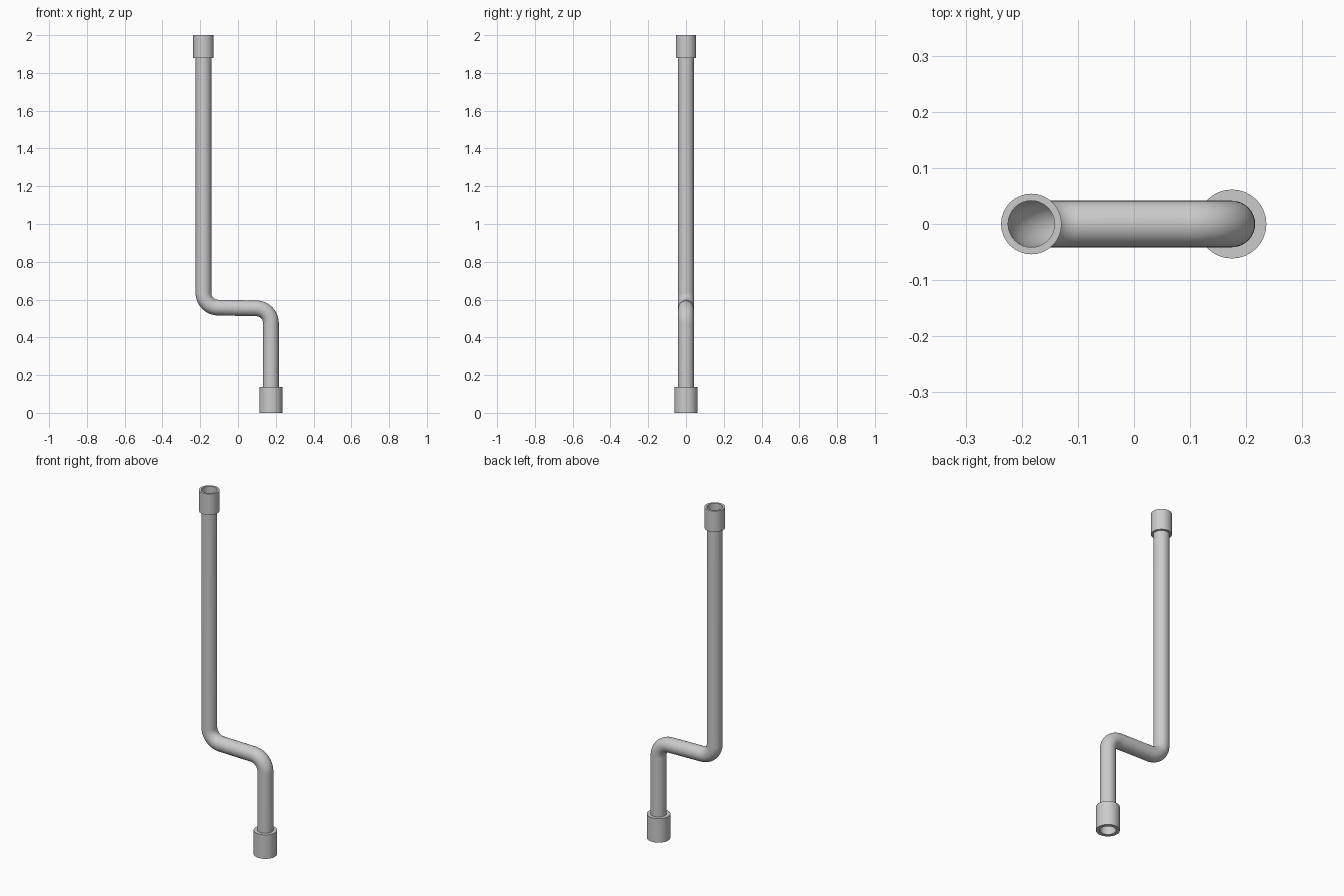
import bpy, bmesh, math
from mathutils import Vector

if "Cube" in bpy.data.objects:
    bpy.data.objects.remove(bpy.data.objects["Cube"])

SIDES = 32
R_PIPE = 0.0415
X_TOP, X_LOW = -0.183, 0.1745


def finish(name, bm):
    bmesh.ops.recalc_face_normals(bm, faces=bm.faces)
    mesh = bpy.data.meshes.new(name)
    bm.to_mesh(mesh)
    bm.free()
    ob = bpy.data.objects.new(name, mesh)
    bpy.context.collection.objects.link(ob)
    bpy.ops.object.select_all(action='DESELECT')
    ob.select_set(True)
    bpy.context.view_layer.objects.active = ob
    bpy.ops.object.shade_smooth_by_angle(angle=math.radians(35))
    return ob


def add_ring(bm, centre, u, v, radius):
    return [bm.verts.new(centre + radius * (u * math.cos(a) + v * math.sin(a)))
            for a in (2 * math.pi * i / SIDES for i in range(SIDES))]


def bridge(bm, a, b):
    for i in range(SIDES):
        j = (i + 1) % SIDES
        bm.faces.new((a[i], a[j], b[j], b[i]))


def fillet(a, b, c, radius, steps=12):
    """Arc points rounding the corner b between a and c."""
    d1, d2 = (a - b).normalized(), (c - b).normalized()
    half = d1.angle(d2) / 2
    centre = b + (d1 + d2).normalized() * radius / math.sin(half)
    reach = radius / math.tan(half)
    p, q = b + d1 * reach - centre, b + d2 * reach - centre
    total = p.angle(q)
    return [centre + (p * math.sin((1 - t) * total) + q * math.sin(t * total)) / math.sin(total)
            for t in (i / steps for i in range(steps + 1))]


# Bent pipe: thin open tube swept along the offset path
def pipe(name):
    a, b = Vector((X_TOP, 0, 1.88)), Vector((X_TOP, 0, 0.559))
    c, d = Vector((X_LOW, 0, 0.552)), Vector((X_LOW, 0, 0.138))
    path = [a] + fillet(a, b, c, 0.078) + fillet(b, c, d, 0.078) + [d]
    bm = bmesh.new()
    y = Vector((0, 1, 0))
    rings = []
    for i, p in enumerate(path):
        before = (p - path[i - 1]).normalized() if i else Vector()
        after = (path[i + 1] - p).normalized() if i + 1 < len(path) else Vector()
        tangent = (before + after).normalized()
        rings.append(add_ring(bm, p, y.cross(tangent), y, R_PIPE))
    for r, s in zip(rings, rings[1:]):
        bridge(bm, r, s)
    return finish(name, bm)


# End socket: thick collar whose bore continues the pipe
def socket(name, x, z0, z1, radius):
    bm = bmesh.new()
    profile = [(R_PIPE, z0), (radius, z0), (radius, z1), (R_PIPE, z1)]
    rings = [add_ring(bm, Vector((x, 0, z)), Vector((1, 0, 0)), Vector((0, 1, 0)), r)
             for r, z in profile]
    for i in range(4):
        bridge(bm, rings[i], rings[(i + 1) % 4])
    return finish(name, bm)


pipe("bent_pipe")
socket("upper_socket", X_TOP, 1.88, 2.0, 0.054)
socket("lower_socket", X_LOW, 0.0, 0.138, 0.0615)
